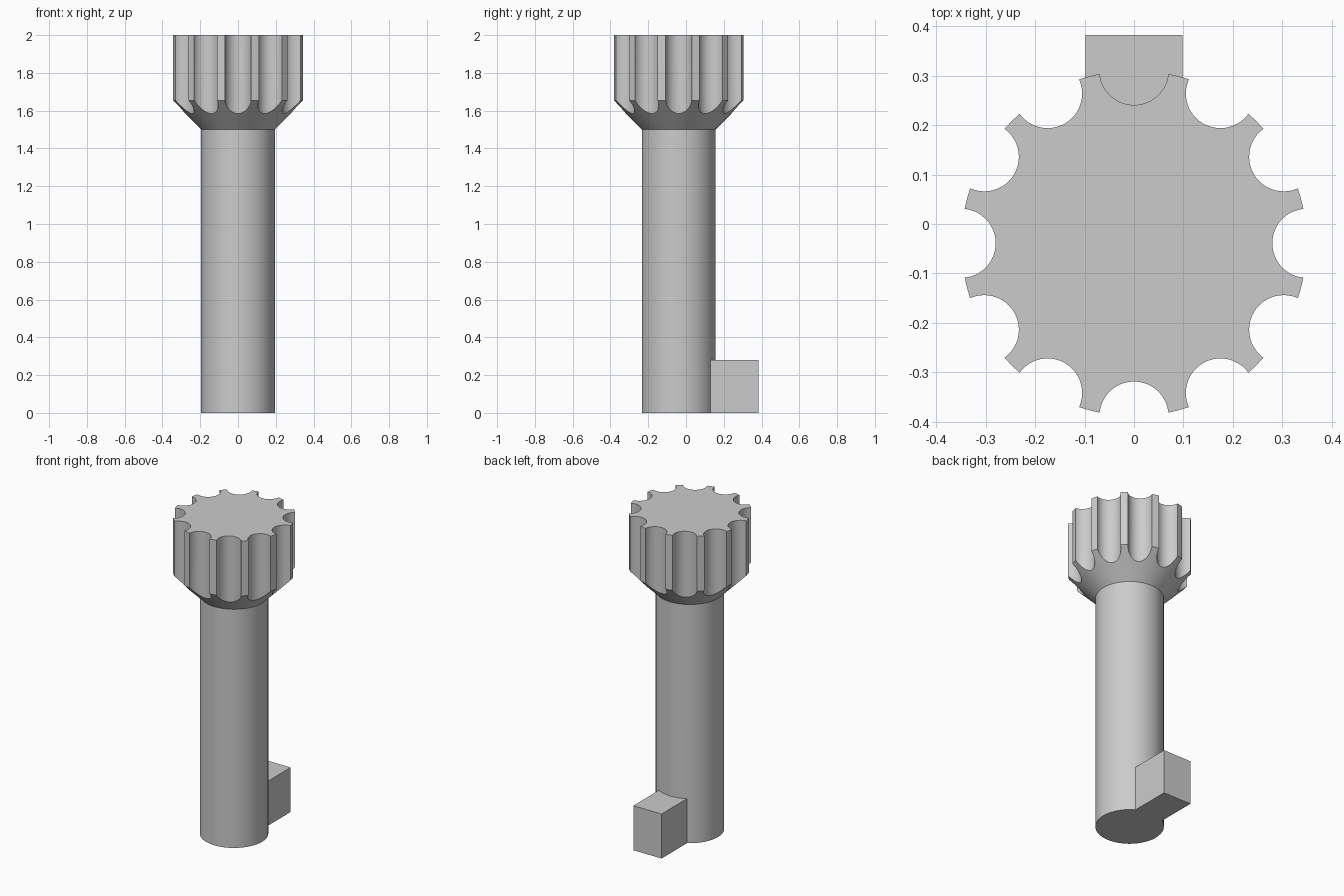
import bpy, bmesh, math
from mathutils import Matrix

cube = bpy.data.objects.get("Cube")
if cube:
    bpy.data.objects.remove(cube, do_unlink=True)

AXIS_Y = -0.039          # the round parts sit forward of centre to balance the key
SHAFT_R, HEAD_R, FLUTE_R = 0.195, 0.35, 0.07
FLUTES = 12
SIDES = 96

grey = bpy.data.materials.new("plain grey")
grey.use_nodes = True
grey.diffuse_color = (0.6, 0.6, 0.6, 1)
grey.node_tree.nodes["Principled BSDF"].inputs["Base Color"].default_value = (0.6, 0.6, 0.6, 1)


def finish(name, bm):
    bmesh.ops.recalc_face_normals(bm, faces=bm.faces)
    mesh = bpy.data.meshes.new(name)
    bm.to_mesh(mesh)
    bm.free()
    mesh.materials.append(grey)
    obj = bpy.data.objects.new(name, mesh)
    bpy.context.collection.objects.link(obj)
    return obj


def lathe(name, profile):
    """Revolve (radius, height) points about the shaft axis, with flat caps."""
    bm = bmesh.new()
    rings = []
    for r, z in profile:
        rings.append([bm.verts.new((r * math.cos(i * math.tau / SIDES),
                                    AXIS_Y + r * math.sin(i * math.tau / SIDES), z))
                      for i in range(SIDES)])
    for low, high in zip(rings, rings[1:]):
        for i in range(SIDES):
            j = (i + 1) % SIDES
            bm.faces.new((low[i], low[j], high[j], high[i]))
    bm.faces.new(rings[0][::-1])
    bm.faces.new(rings[-1])
    return finish(name, bm)


def boolean(target, other, operation):
    mod = target.modifiers.new(operation.lower(), 'BOOLEAN')
    mod.operation, mod.solver, mod.object = operation, 'EXACT', other
    bpy.context.view_layer.objects.active = target
    bpy.ops.object.modifier_apply(modifier=mod.name)
    bpy.data.objects.remove(other, do_unlink=True)


# Shaft flaring through a cone into the round head
body = lathe("fluted_key_pin", [(SHAFT_R, 0), (SHAFT_R, 1.5), (HEAD_R, 1.655), (HEAD_R, 2)])

# Ring of round cutters for the grip flutes
bm = bmesh.new()
for i in range(FLUTES):
    a = i * math.tau / FLUTES
    place = Matrix.Translation((HEAD_R * math.cos(a), AXIS_Y + HEAD_R * math.sin(a), 1.8))
    bmesh.ops.create_cone(bm, cap_ends=True, segments=48, radius1=FLUTE_R,
                          radius2=FLUTE_R, depth=0.8, matrix=place)
cutter = finish("flute_cutter", bm)
cutter.hide_render = True
boolean(body, cutter, 'DIFFERENCE')

# Square key at the back of the foot
bm = bmesh.new()
y0, y1, height = 0.05, 0.383, 0.28
bmesh.ops.create_cube(bm, size=1, matrix=Matrix.Translation((0, (y0 + y1) / 2, height / 2))
                      @ Matrix.Diagonal((0.196, y1 - y0, height, 1)))
boolean(body, finish("foot_key", bm), 'UNION')

# Smooth round walls, sharp rims
bpy.ops.object.select_all(action='DESELECT')
body.select_set(True)
bpy.context.view_layer.objects.active = body
bpy.ops.object.shade_smooth_by_angle(angle=math.radians(30))
